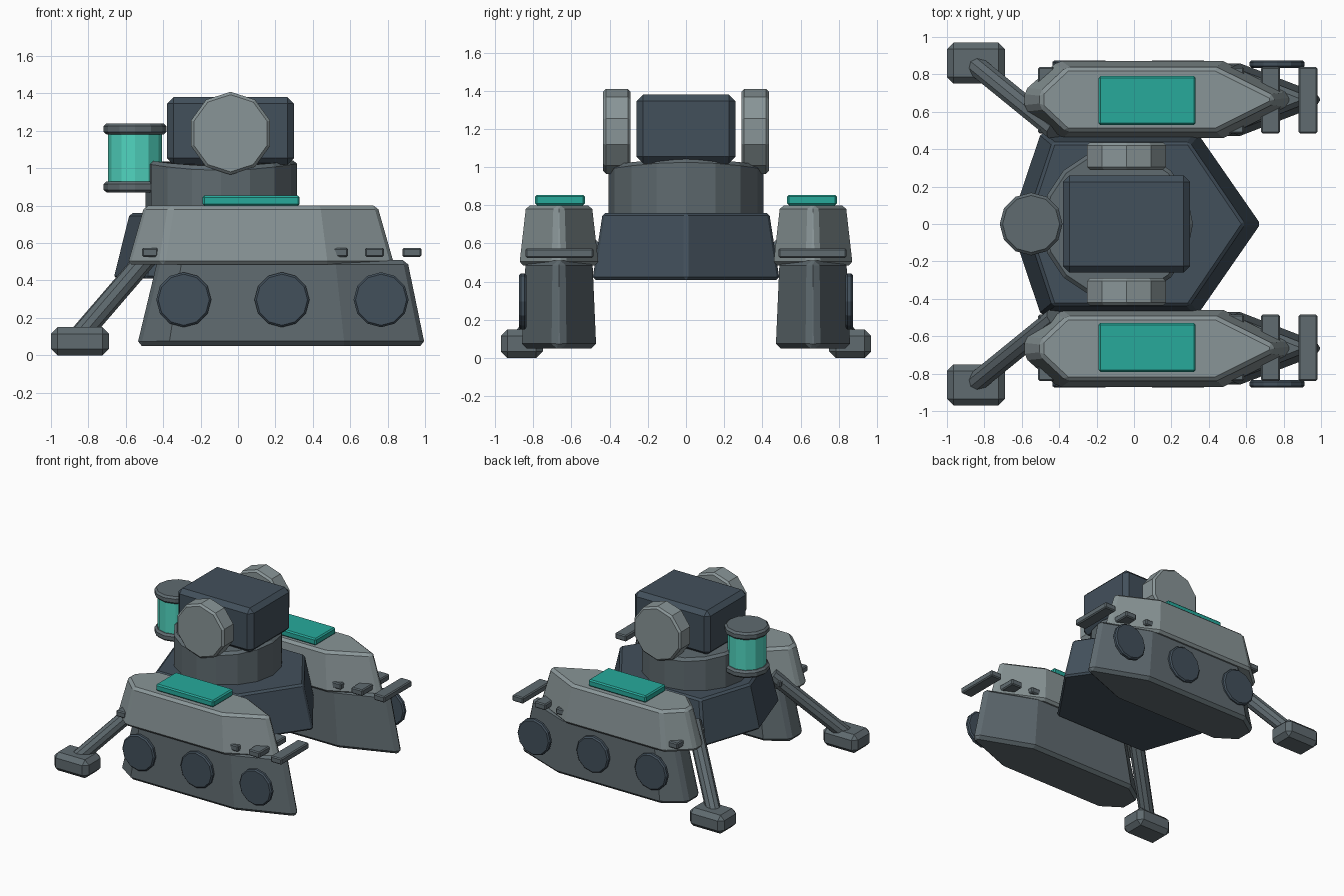
import bpy, bmesh
from math import radians, cos, sin, pi
from mathutils import Vector

if "Cube" in bpy.data.objects:
    bpy.data.objects.remove(bpy.data.objects["Cube"])


def material(name, rgb):
    m = bpy.data.materials.new(name)
    m.diffuse_color = (*rgb, 1)
    m.use_nodes = True
    m.node_tree.nodes["Principled BSDF"].inputs["Base Color"].default_value = m.diffuse_color
    return m


DARK = material("dark_slate", (0.055, 0.08, 0.105))
MID = material("mid_grey", (0.115, 0.145, 0.16))
LIGHT = material("light_grey", (0.25, 0.3, 0.31))
TEAL = material("teal_panel", (0.02, 0.40, 0.33))
GLASS = material("teal_glass", (0.08, 0.66, 0.52))


def loft(name, rings, mat, bevel=0.0):
    """Solid through matching rings of points, capped at both ends."""
    bm = bmesh.new()
    vs = [[bm.verts.new(p) for p in r] for r in rings]
    n = len(rings[0])
    for a, b in zip(vs, vs[1:]):
        for i in range(n):
            j = (i + 1) % n
            bm.faces.new((a[i], a[j], b[j], b[i]))
    bm.faces.new(vs[0])
    bm.faces.new(vs[-1])
    bmesh.ops.recalc_face_normals(bm, faces=bm.faces)
    me = bpy.data.meshes.new(name)
    bm.to_mesh(me)
    bm.free()
    me.materials.append(mat)
    ob = bpy.data.objects.new(name, me)
    bpy.context.collection.objects.link(ob)
    if bevel:
        mod = ob.modifiers.new("chamfer", 'BEVEL')
        mod.width = bevel
        mod.segments = 1
        mod.limit_method = 'ANGLE'
        mod.angle_limit = radians(40)
    return ob


def box(name, lo, hi, mat, bevel=0.0):
    (x0, y0, z0), (x1, y1, z1) = lo, hi
    ring = [(x0, y0), (x1, y0), (x1, y1), (x0, y1)]
    return loft(name, [[(x, y, z) for x, y in ring] for z in (z0, z1)], mat, bevel)


def rod(name, a, b, r, sides, mat, bevel=0.0, up=(0, 0, 1)):
    """Faceted cylinder from a to b, with one corner pointing along up."""
    a, b = Vector(a), Vector(b)
    d = (b - a).normalized()
    side = d.cross(Vector(up)).normalized()
    u = side.cross(d)
    ring = [(u * cos(2 * pi * i / sides) + side * sin(2 * pi * i / sides)) * r
            for i in range(sides)]
    return loft(name, [[p + v for v in ring] for p in (a, b)], mat, bevel)


def pod(name, yc, x, half_w, end_w, z, mat, bevel):
    """Boat-shaped tapered block; x, half_w, end_w and z hold (bottom, top) values."""
    rings = []
    for k in (0, 1):
        x0, x1, x2, x3 = x[k]
        w, (e0, e1) = half_w[k], end_w[k]
        plan = [(x0, -e0), (x1, -w), (x2, -w), (x3, -e1),
                (x3, e1), (x2, w), (x1, w), (x0, e0)]
        rings.append([(px, yc + py, z[k]) for px, py in plan])
    return loft(name, rings, mat, bevel)


# central hull, a tapered pointed plan
bottom = [(0.68, 0), (0.34, 0.49), (-0.50, 0.49), (-0.665, 0), (-0.50, -0.49), (0.34, -0.49)]
loft("hull", [[(x, y, 0.41) for x, y in bottom],
              [(x * 0.87, y * 0.89, 0.76) for x, y in bottom]], DARK, 0.015)

# turret base with a slightly crowned top
base = rod("turret_base", (-0.09, 0, 0.74), (-0.09, 0, 1.045), 0.405, 16, MID, 0.02, up=(1, 0, 0))
for v in base.data.vertices:
    if v.co.z > 1:
        v.co.z -= 0.22 * v.co.y ** 2

# head and side discs
box("head", (-0.38, -0.26, 1.02), (0.30, 0.26, 1.38), DARK, 0.035)
for s in (1, -1):
    rod("head_disc", (-0.04, 0.29 * s, 1.187), (-0.04, 0.435 * s, 1.187), 0.222, 10, LIGHT, 0.015)

# rear beacon
for z in (0.87, 1.18):
    rod("beacon_cap", (-0.55, 0, z), (-0.55, 0, z + 0.06), 0.168, 12, MID, 0.015, up=(1, 0, 0))
rod("beacon_glass", (-0.55, 0, 0.92), (-0.55, 0, 1.19), 0.145, 12, GLASS, up=(1, 0, 0))

for s in (1, -1):
    yc = 0.665 * s
    # track body and armoured upper shell
    pod("track_body", yc,
        ((-0.54, -0.37, 0.57, 1.0), (-0.43, -0.30, 0.52, 0.905)),
        (0.195, 0.175), ((0.08, 0.03), (0.07, 0.025)), (0.05, 0.51), MID, 0.03)
    pod("track_shell", yc,
        ((-0.59, -0.41, 0.48, 0.835), (-0.50, -0.36, 0.44, 0.745)),
        (0.208, 0.172), ((0.05, 0.03), (0.04, 0.02)), (0.485, 0.80), LIGHT, 0.02)

    # teal top panel
    y0, y1 = sorted((0.53 * s, 0.79 * s))
    box("top_panel", (-0.19, y0, 0.80), (0.33, y1, 0.855), TEAL, 0.01)

    # cross slats
    y0, y1 = sorted((0.485 * s, 0.84 * s))
    for x in (-0.47, 0.545, 0.73, 0.93):
        w = 0.05 if x > 0.6 else 0.042
        box("cross_slat", (x - w, y0, 0.525), (x + w, y1, 0.575), MID, 0.008)

    # outer wheels
    for x in (-0.29, 0.235, 0.765):
        rod("wheel", (x, 0.835 * s, 0.297), (x, 0.875 * s, 0.297), 0.147, 12, DARK, 0.01)

    # rear outrigger strut and foot
    rod("outrigger_strut", (-0.85, 0.85 * s, 0.10), (-0.42, 0.50 * s, 0.60), 0.057, 10, MID)
    y0, y1 = sorted((0.75 * s, 0.97 * s))
    box("outrigger_foot", (-1.0, y0, 0.0), (-0.69, y1, 0.15), MID, 0.035)
